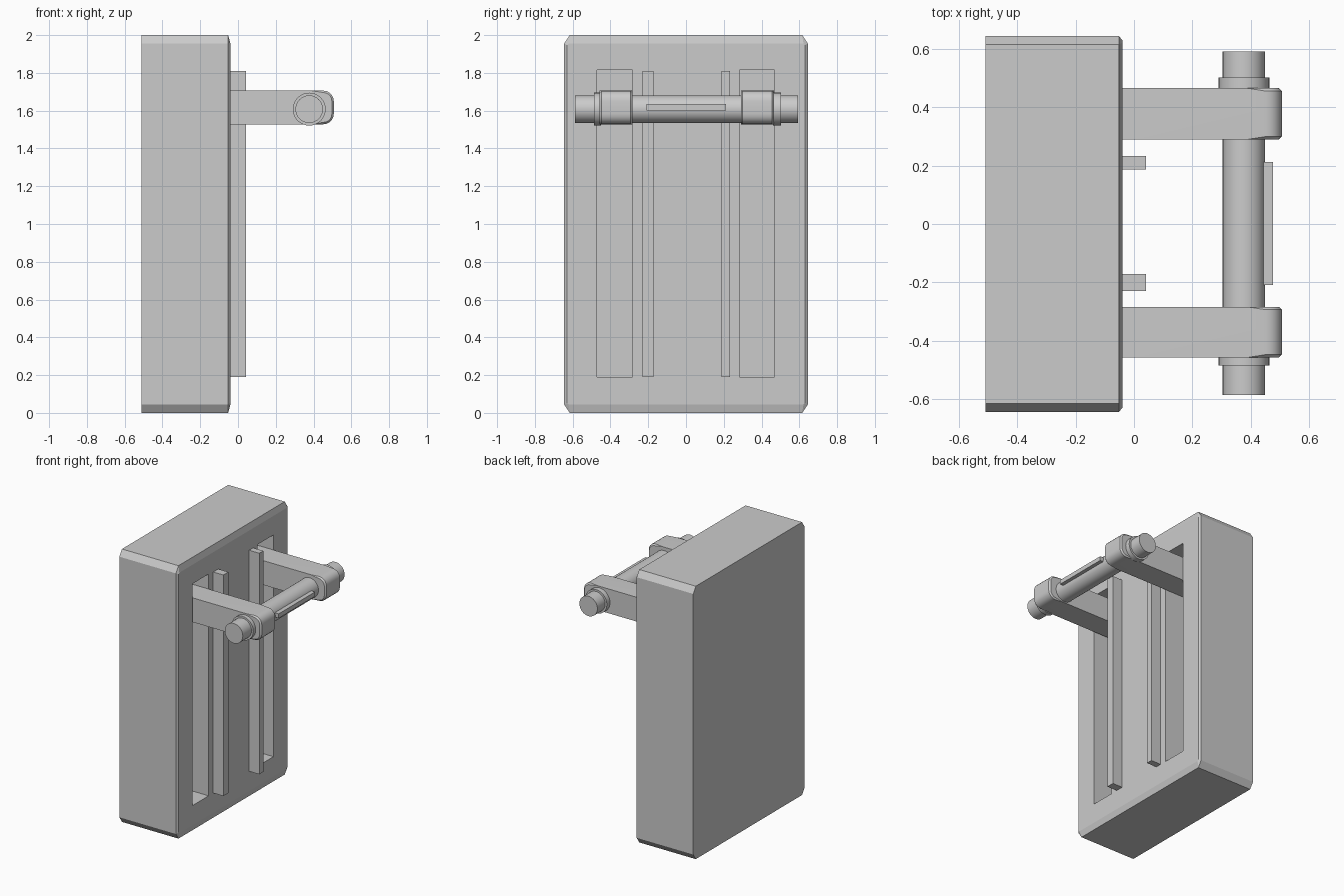
import bpy, bmesh, math
from mathutils import Matrix, Vector

if "Cube" in bpy.data.objects:
    bpy.data.objects.remove(bpy.data.objects["Cube"])

grey = bpy.data.materials.new("plain grey")
grey.diffuse_color = (0.6, 0.6, 0.6, 1)
grey.use_nodes = True
grey.node_tree.nodes["Principled BSDF"].inputs["Base Color"].default_value = grey.diffuse_color


def add(name, bm, smooth=False):
    bmesh.ops.recalc_face_normals(bm, faces=bm.faces)
    me = bpy.data.meshes.new(name)
    bm.to_mesh(me)
    bm.free()
    ob = bpy.data.objects.new(name, me)
    bpy.context.collection.objects.link(ob)
    me.materials.append(grey)
    bpy.ops.object.select_all(action='DESELECT')
    ob.select_set(True)
    bpy.context.view_layer.objects.active = ob
    if smooth:
        bpy.ops.object.shade_smooth_by_angle(angle=math.radians(30))
    return ob


def box_bm(x0, x1, y0, y1, z0, z1):
    bm = bmesh.new()
    m = Matrix.Translation(((x0 + x1) / 2, (y0 + y1) / 2, (z0 + z1) / 2)) \
        @ Matrix.Diagonal((x1 - x0, y1 - y0, z1 - z0, 1))
    bmesh.ops.create_cube(bm, size=1, matrix=m)
    return bm


def box(name, *dims):
    return add(name, box_bm(*dims))


def cylinder(name, x, z, r, y0, y1):
    bm = bmesh.new()
    m = Matrix.Translation((x, (y0 + y1) / 2, z)) @ Matrix.Rotation(math.pi / 2, 4, 'X')
    bmesh.ops.create_cone(bm, cap_ends=True, segments=32, radius1=r, radius2=r,
                          depth=y1 - y0, matrix=m)
    return add(name, bm, True)


# Housing: octagonal outline with a shallow sloped rim round the front plate
def ring(bm, x, hy, hz, cy, cz):
    pts = []
    for sy, sz in ((1, 1), (-1, 1), (-1, -1), (1, -1)):
        pair = [(sy * hy, sz * (hz - cz)), (sy * (hy - cy), sz * hz)]
        pts += pair if sy * sz > 0 else pair[::-1]
    return [bm.verts.new((x, y, 1 + z)) for y, z in pts]


bm = bmesh.new()
rings = [ring(bm, -0.51, 0.645, 1, 0.03, 0.045),
         ring(bm, -0.052, 0.645, 1, 0.03, 0.045),
         ring(bm, -0.04, 0.63, 0.955, 0.008, 0.008)]
for a, b in zip(rings, rings[1:]):
    for i in range(8):
        j = (i + 1) % 8
        bm.faces.new((a[i], a[j], b[j], b[i]))
bm.faces.new(rings[0])
bm.faces.new(rings[-1])
housing = add("housing", bm)

# Two long slots cut into the front plate
for y0, y1 in ((-0.47, -0.283), (0.284, 0.468)):
    cutter = box("slot_cutter", -0.4, 0.1, y0, y1, 0.19, 1.815)
    cutter.hide_render = True
    mod = housing.modifiers.new("slot", 'BOOLEAN')
    mod.operation = 'DIFFERENCE'
    mod.solver = 'EXACT'
    mod.object = cutter
    bpy.context.view_layer.objects.active = housing
    bpy.ops.object.modifier_apply(modifier=mod.name)
    bpy.data.objects.remove(cutter)

# Guide rails
box("guide_rail_left", -0.05, 0.042, -0.23, -0.172, 0.19, 1.81)
box("guide_rail_right", -0.05, 0.042, 0.187, 0.233, 0.19, 1.81)

# Arms reaching out of the slots, rounded at the outer end
for side, y0, y1 in (("left", -0.458, -0.284), ("right", 0.29, 0.466)):
    bm = box_bm(-0.35, 0.507, y0, y1, 1.528, 1.706)
    bm.edges.ensure_lookup_table()
    tip = [e for e in bm.edges if all(v.co.x > 0 for v in e.verts)
           and abs(e.verts[0].co.y - e.verts[1].co.y) > 0.1]
    bmesh.ops.bevel(bm, geom=tip, offset=0.055, segments=5, profile=0.5, affect='EDGES')
    rim = [e for e in bm.edges if all(v.co.x > 0.4 for v in e.verts)
           and abs(e.verts[0].co.y - e.verts[1].co.y) < 0.01]
    bmesh.ops.bevel(bm, geom=rim, offset=0.01, segments=1, affect='EDGES')
    add("arm_" + side, bm, True)

# Cross bar with end collars and a grip strip
cylinder("cross_bar", 0.377, 1.608, 0.073, -0.587, 0.592)
cylinder("collar_left", 0.377, 1.608, 0.087, -0.486, -0.45)
cylinder("collar_right", 0.377, 1.608, 0.087, 0.46, 0.502)
box("grip_strip", 0.43, 0.477, -0.21, 0.212, 1.602, 1.634)
